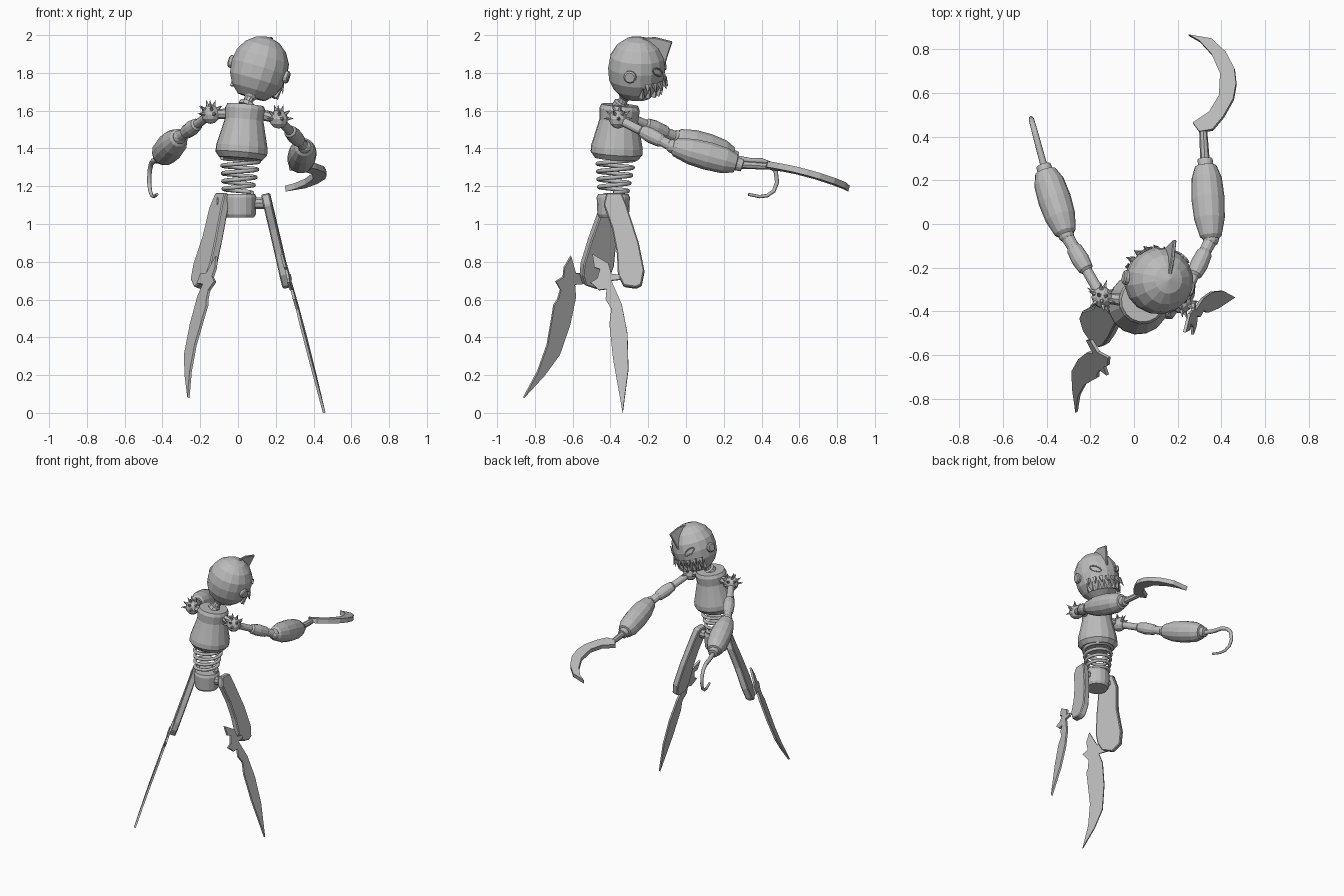
import bpy, bmesh, math
from mathutils import Vector, Matrix

if "Cube" in bpy.data.objects:
    bpy.data.objects.remove(bpy.data.objects["Cube"])

# Single material
grey = bpy.data.materials.new("plain_grey")
grey.use_nodes = True
grey.diffuse_color = (0.5, 0.5, 0.5, 1)
grey.node_tree.nodes["Principled BSDF"].inputs["Base Color"].default_value = (0.5, 0.5, 0.5, 1)


def finish(name, bm):
    bmesh.ops.remove_doubles(bm, verts=bm.verts, dist=0.0002)
    bmesh.ops.recalc_face_normals(bm, faces=bm.faces)
    mesh = bpy.data.meshes.new(name)
    bm.to_mesh(mesh)
    bm.free()
    mesh.materials.append(grey)
    obj = bpy.data.objects.new(name, mesh)
    bpy.context.collection.objects.link(obj)
    return obj


def add_lathe(bm, start, end, profile, sides):
    """Turn (fraction along axis, radius) pairs around the line start-end."""
    start, end = Vector(start), Vector(end)
    turn = (end - start).to_track_quat('Z', 'Y')
    rings = []
    for t, r in profile:
        ring = []
        for i in range(sides):
            a = math.tau * i / sides
            offset = turn @ Vector((r * math.cos(a), r * math.sin(a), 0))
            ring.append(bm.verts.new(start.lerp(end, t) + offset))
        rings.append(ring)
    for low, high in zip(rings, rings[1:]):
        for i in range(sides):
            j = (i + 1) % sides
            bm.faces.new((low[i], low[j], high[j], high[i]))
    if profile[0][1] > 0:
        bm.faces.new(rings[0][::-1])
    if profile[-1][1] > 0:
        bm.faces.new(rings[-1])


def lathe(name, start, end, profile, sides=12):
    bm = bmesh.new()
    add_lathe(bm, start, end, profile, sides)
    return finish(name, bm)


def plate(name, points, thickness, bevel=0):
    """Extrude a flat outline evenly to both sides of its plane."""
    bm = bmesh.new()
    face = bm.faces.new([bm.verts.new(p) for p in points])
    face.normal_update()
    push = face.normal * thickness
    bmesh.ops.translate(bm, verts=bm.verts, vec=-push / 2)
    extruded = bmesh.ops.extrude_face_region(bm, geom=[face], use_keep_orig=True)
    moved = [v for v in extruded["geom"] if isinstance(v, bmesh.types.BMVert)]
    bmesh.ops.translate(bm, verts=moved, vec=push)
    obj = finish(name, bm)
    if bevel:
        mod = obj.modifiers.new("soft_edge", 'BEVEL')
        mod.width = bevel
        mod.segments = 1
    return obj


def tube(name, points, radii, sides_res=2):
    curve = bpy.data.curves.new(name, 'CURVE')
    curve.dimensions = '3D'
    curve.bevel_depth = 1
    curve.bevel_resolution = sides_res
    curve.use_fill_caps = True
    spline = curve.splines.new('POLY')
    spline.points.add(len(points) - 1)
    for target, p, r in zip(spline.points, points, radii):
        target.co = (*p, 1)
        target.radius = r
    curve.materials.append(grey)
    obj = bpy.data.objects.new(name, curve)
    bpy.context.collection.objects.link(obj)


BALL = [(0.5 - 0.5 * math.cos(math.pi * i / 6), math.sin(math.pi * i / 6)) for i in range(7)]


def ball(name, centre, r):
    c, up = Vector(centre), Vector((0, 0, r))
    return lathe(name, c - up, c + up, [(t, s * r) for t, s in BALL], 10)


# Torso, spring waist and pelvis
lathe("torso", (0.015, -0.37, 1.345), (0.04, -0.35, 1.63),
      [(0, .115), (.1, .138), (.22, .138), (.5, .118), (.72, .103), (.92, .108), (1, .098)], 16)
TURNS, STEPS = 4.5, 16
coil = []
for i in range(int(TURNS * STEPS) + 1):
    t = i / (TURNS * STEPS)
    a = math.tau * i / STEPS
    r = 0.075 + 0.025 * t
    coil.append((0.015 * t + r * math.cos(a), -0.385 + 0.015 * t + r * math.sin(a), 1.165 + 0.185 * t))
tube("waist_spring", coil, [0.011] * len(coil))
lathe("pelvis", (0.01, -0.385, 1.035), (0.01, -0.385, 1.16),
      [(0, .075), (.12, .084), (.85, .088), (1, .08)], 16)

# Neck
lathe("neck", (0.04, -0.35, 1.62), (0.085, -0.3, 1.72),
      [(0, .045), (.2, .042), (.25, .026), (.45, .026), (.55, .036), (.75, .036), (1, .02)], 10)

# Head, tilted and facing the reach of the arms
side = Vector((0.95, -0.17, -0.27)).normalized()
front = Vector((0.2, 0.97, -0.1))
front = (front - side * front.dot(side)).normalized()
up = side.cross(front)
HEAD = Matrix((side, front, up)).transposed()
CENTRE = Vector((0.115, -0.26, 1.828))


def on_head(x, y, z):
    return CENTRE + HEAD @ Vector((x, y, z))


lathe("head", on_head(0, 0, -0.17), on_head(0, 0, 0.17),
      [(0, 0), (.02, .075), (.14, .118), (.3, .146), (.5, .154), (.68, .145),
       (.84, .113), (.95, .065), (1, 0)], 16)
for label, s in (("right", 1), ("left", -1)):
    lathe(label + "_ear", on_head(s * 0.135, -0.01, -0.01), on_head(s * 0.168, -0.01, -0.01),
          [(0, .034), (.8, .034), (1, .026)])
    # Almond eye resting on the curve of the face
    eye = []
    for i in range(10):
        a = math.tau * i / 10
        turn = s * (0.6 + 0.24 * math.cos(a))
        r = 0.157
        eye.append(on_head(r * math.sin(turn), r * math.cos(turn),
                           0.01 + 0.02 * math.sin(a) + 0.016 * math.cos(a)))
    rim = eye + eye[:1]
    tube(label + "_eye_rim", rim, [0.004] * len(rim), 1)

# Forehead crest
crest = [(0, .16), (.09, .176), (.185, .16), (.168, .1), (.15, .03), (.11, .02), (0, .1)]
plate("forehead_crest", [on_head(0, y, z) for y, z in crest], 0.016, 0.004)

# Two interlocking rows of teeth
bm = bmesh.new()
for row, (base, tip, count) in enumerate(((-0.05, -0.1, 8), (-0.13, -0.07, 9))):
    for i in range(count):
        a = (i - (count - 1) / 2) * 0.29
        wide = 0.148 if row == 0 else 0.128
        far = wide + 0.022
        add_lathe(bm, on_head(wide * math.sin(a), wide * math.cos(a), base),
                  on_head(far * math.sin(a), far * math.cos(a), tip), [(0, .017), (1, 0)], 4)
finish("teeth", bm)

# Arms: spiked shoulder, upper arm, elbow and forearm
ARMS = {
    "right": ((0.215, -0.36, 1.555), (0.352, -0.07, 1.41), (0.325, 0.30, 1.31), (0.1, -0.35, 1.585)),
    "left": ((-0.145, -0.335, 1.58), (-0.31, -0.05, 1.46), (-0.415, 0.27, 1.35), (-0.03, -0.35, 1.585)),
}
for label, (shoulder, elbow, wrist, chest) in ARMS.items():
    lathe(label + "_shoulder_peg", chest, shoulder, [(0, .03), (1, .024)], 8)
    ball(label + "_shoulder", shoulder, 0.05)
    bm = bmesh.new()
    for height, count in ((1.2, 3), (0.6, 6), (0.05, 5)):
        for i in range(count):
            a = math.tau * (i + height) / count
            d = Vector((math.cos(a) * math.cos(height), math.sin(a) * math.cos(height), math.sin(height)))
            c = Vector(shoulder)
            add_lathe(bm, c + d * 0.042, c + d * 0.083, [(0, .012), (1, 0)], 5)
    finish(label + "_shoulder_spikes", bm)
    lathe(label + "_upper_arm", shoulder, elbow,
          [(0, .024), (.42, .024), (.45, .034), (.6, .041), (.78, .036), (.82, .028), (1, .03)])
    ball(label + "_elbow", elbow, 0.037)
    lathe(label + "_forearm", elbow, wrist,
          [(0, .036), (.04, .05), (.25, .07), (.5, .076), (.75, .07), (.9, .05),
           (.91, .036), (.99, .034), (1, .02)], 14)

# Sickle on one hand
lathe("sickle_stem", (0.325, 0.28, 1.315), (0.315, 0.45, 1.305), [(0, .022), (1, .018)], 8)
sickle = [(.27, .46), (.3, .42), (.36, .43), (.41, .49), (.455, .57), (.468, .64), (.46, .71),
          (.42, .785), (.355, .845), (.25, .863), (.3, .835), (.355, .775), (.395, .685),
          (.39, .585), (.345, .51)]
plate("sickle_blade", [(x, y, 1.31 - 0.27 * (y - 0.43) + 0.12 * (x - 0.3)) for x, y in sickle], 0.032)

# Hook on the other hand
hook = [(.25, 1.35), (.34, 1.335), (.4, 1.335), (.445, 1.318), (.475, 1.28), (.482, 1.22),
        (.465, 1.175), (.43, 1.15), (.39, 1.145), (.33, 1.157)]
tube("hook", [(-0.41 - 0.27 * (y - 0.26), y, z) for y, z in hook],
     [0.016 - 0.0009 * i for i in range(len(hook))])


# Legs: outlines in depth and height, laid on slanted planes
def slanted(points, base, per_height, per_depth):
    return [(base + per_height * z + per_depth * y, y, z) for y, z in points]


right_thigh = [(-.42, 1.16), (-.34, 1.16), (-.315, 1.1), (-.25, .9), (-.22, .75), (-.235, .675),
               (-.265, .66), (-.33, .67), (-.36, .73), (-.365, .84), (-.39, .97), (-.435, 1.1)]
left_thigh = [(-.43, 1.16), (-.34, 1.16), (-.335, 1.08), (-.375, .93), (-.39, .78), (-.42, .7),
              (-.48, .66), (-.54, .68), (-.555, .73), (-.55, .79), (-.51, .92), (-.445, 1.1)]
right_blade = [(-.495, .84), (-.41, .79), (-.395, .735), (-.35, .73), (-.35, .705), (-.395, .7),
               (-.34, .575), (-.31, .42), (-.305, .23), (-.335, 0), (-.385, .28), (-.405, .47),
               (-.395, .55), (-.425, .6), (-.42, .655), (-.46, .65), (-.505, .69), (-.47, .71),
               (-.455, .76), (-.485, .77)]
left_blade = [(-.61, .83), (-.585, .74), (-.53, .735), (-.53, .685), (-.59, .68), (-.585, .615),
              (-.615, .47), (-.67, .31), (-.75, .2), (-.86, .08), (-.785, .22), (-.735, .36),
              (-.71, .505), (-.7, .57), (-.68, .6), (-.665, .65), (-.69, .695), (-.65, .72),
              (-.645, .77)]
plate("right_thigh", slanted(right_thigh, 0.42, -0.22, 0.05), 0.045, 0.006)
plate("left_thigh", slanted(left_thigh, -0.74, 0.386, -0.56), 0.045, 0.006)
plate("right_leg_blade", slanted(right_blade, 0.49, -0.25, 0.1), 0.014)
plate("left_leg_blade", slanted(left_blade, -0.775, 0.386, -0.56), 0.014)
lathe("hip_axle", (-0.11, -0.385, 1.11), (0.15, -0.385, 1.11), [(0, .032), (1, .032)], 10)
